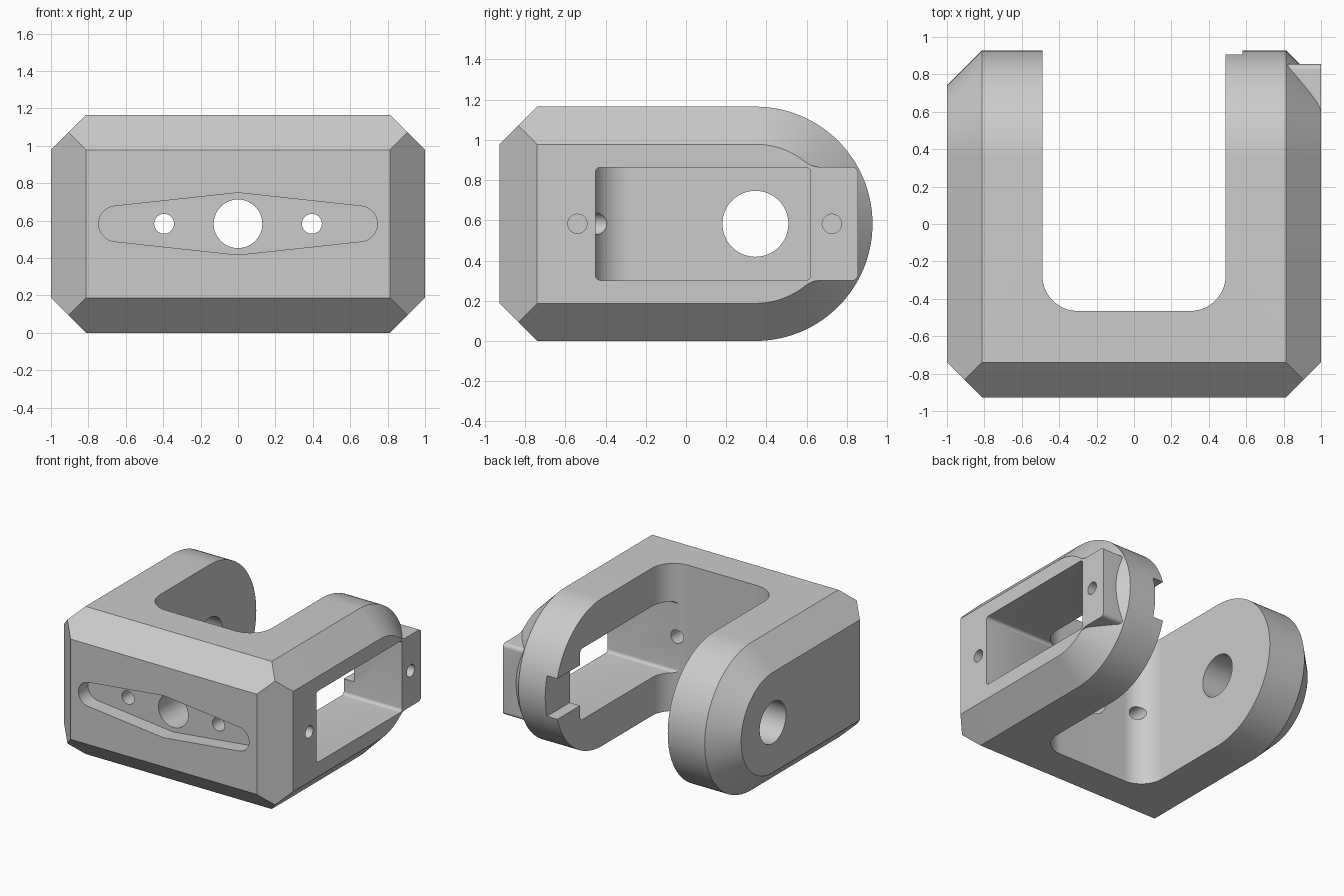
import bpy, bmesh
from math import sin, cos, pi, sqrt, atan2, radians

if "Cube" in bpy.data.objects:
    bpy.data.objects.remove(bpy.data.objects["Cube"])

ZC, R, YC, CH = 0.5825, 0.5825, 0.345, 0.187   # mid height, arm radius, pivot y, chamfer
Y0 = -0.927


def arc(cu, cv, r, a0, a1, n=12):
    return [(cu + r * cos(a0 + (a1 - a0) * i / n), cv + r * sin(a0 + (a1 - a0) * i / n))
            for i in range(n + 1)]


def circle(u, v, r, n=64):
    return arc(u, v, r, 0, 2 * pi, n)[:-1]


def round_rect(u0, u1, v0, v1, r, n=12):
    corners = [(u1 - r, v1 - r), (u0 + r, v1 - r), (u0 + r, v0 + r), (u1 - r, v0 + r)]
    return [p for i, c in enumerate(corners) for p in arc(*c, r, i * pi / 2, (i + 1) * pi / 2, n)]


def finish(bm, name):
    bmesh.ops.recalc_face_normals(bm, faces=bm.faces)
    me = bpy.data.meshes.new(name)
    bm.to_mesh(me)
    bm.free()
    ob = bpy.data.objects.new(name, me)
    bpy.context.collection.objects.link(ob)
    return ob


def prism(name, pts, axis, t0, t1):
    put = {'x': lambda u, v, t: (t, u, v), 'y': lambda u, v, t: (u, t, v),
           'z': lambda u, v, t: (u, v, t)}[axis]
    bm = bmesh.new()
    a, b = ([bm.verts.new(put(u, v, t)) for u, v in pts] for t in (t0, t1))
    bm.faces.new(a)
    bm.faces.new(b)
    for i in range(len(pts)):
        j = (i + 1) % len(pts)
        bm.faces.new((a[i], a[j], b[j], b[i]))
    return finish(bm, name)


def hull(name, points):
    bm = bmesh.new()
    for p in points:
        bm.verts.new(p)
    res = bmesh.ops.convex_hull(bm, input=bm.verts)
    inner = [g for g in res['geom_interior'] if isinstance(g, bmesh.types.BMVert)]
    bmesh.ops.delete(bm, geom=inner, context='VERTS')
    bmesh.ops.dissolve_limit(bm, angle_limit=0.002, verts=bm.verts, edges=bm.edges)
    return finish(bm, name)


def combine(ob, other, op='DIFFERENCE'):
    mod = ob.modifiers.new('cut', 'BOOLEAN')
    mod.operation, mod.solver, mod.object = op, 'EXACT', other
    bpy.context.view_layer.objects.active = ob
    bpy.ops.object.modifier_apply(modifier=mod.name)
    bpy.data.objects.remove(other, do_unlink=True)


# Chamfered outer block with round-ended back
pts = []
for s in (-1, 1):
    for x, r in ((1 - CH, R), (1, R - CH)):
        pts += [(s * x, y, z) for y, z in arc(YC, ZC, r, -pi / 2, pi / 2, 56)]
    for t in (-1, 1):
        pts += [(s * (1 - CH), Y0, ZC + t * (R - CH)),
                (s * (1 - CH), Y0 + CH, ZC + t * R),
                (s, Y0 + CH, ZC + t * (R - CH)),
                (s * (1 - CH / 2), Y0 + CH / 2, ZC + t * (R - CH / 2))]
body = hull('yoke_bracket', pts)

# Mounting ear on the right arm, blended into the rounded end
H, F, C, B = 0.2825, 0.12, 0.03, 0.855
r1 = R - CH
dy = sqrt((r1 + F) ** 2 - (H + F) ** 2)
a = atan2(H + F, dy)
upper = [(0.45, H)] + arc(YC + dy, H + F, F, a - pi, -pi / 2, 10) + arc(B - C, H - C, C, pi / 2, 0, 8)
ear = [(u, ZC + v) for u, v in upper] + [(u, ZC - v) for u, v in reversed(upper)]
combine(body, prism('ear', ear, 'x', 0.7, 1.0), 'UNION')

# U-shaped opening between the arms
combine(body, prism('slot', round_rect(-0.49, 0.49, -0.465, 2, 0.19, 20), 'z', -1, 2))

# Rectangular window and cable notch in the right arm
combine(body, prism('window', round_rect(-0.45, 0.62, ZC - 0.281, ZC + 0.281, 0.025, 6), 'x', 0.3, 1.5))
combine(body, prism('notch', round_rect(0.5, 1.5, ZC - 0.16, ZC + 0.16, 0.02, 6), 'x', 0.3, 0.58))

# Blind screw holes beside the window
for y in (-0.54, 0.725):
    combine(body, prism('screw', circle(y, ZC, 0.048, 32), 'x', 0.7, 1.5))

# Pivot hole in the left arm
combine(body, prism('pivot', circle(YC, ZC, 0.164), 'x', -1.5, -0.3))

# Tapered recess on the front, with centre hole and two screw holes
k = atan2(sqrt(0.65 ** 2 - 0.07 ** 2), 0.07)
recess = (arc(0.65, ZC, 0.095, -k, k, 24) + arc(0, ZC, 0.165, k, pi - k, 6)
          + arc(-0.65, ZC, 0.095, pi - k, pi + k, 24) + arc(0, ZC, 0.165, pi + k, 2 * pi - k, 6))
combine(body, prism('recess', recess, 'y', -1.5, Y0 + 0.12))
for x, r in ((0, 0.13), (-0.395, 0.053), (0.395, 0.053)):
    combine(body, prism('front_hole', circle(x, ZC, r, 48), 'y', -1.5, -0.2))

bpy.ops.object.select_all(action='DESELECT')
body.select_set(True)
bpy.context.view_layer.objects.active = body
bpy.ops.object.shade_smooth_by_angle(angle=radians(25))
